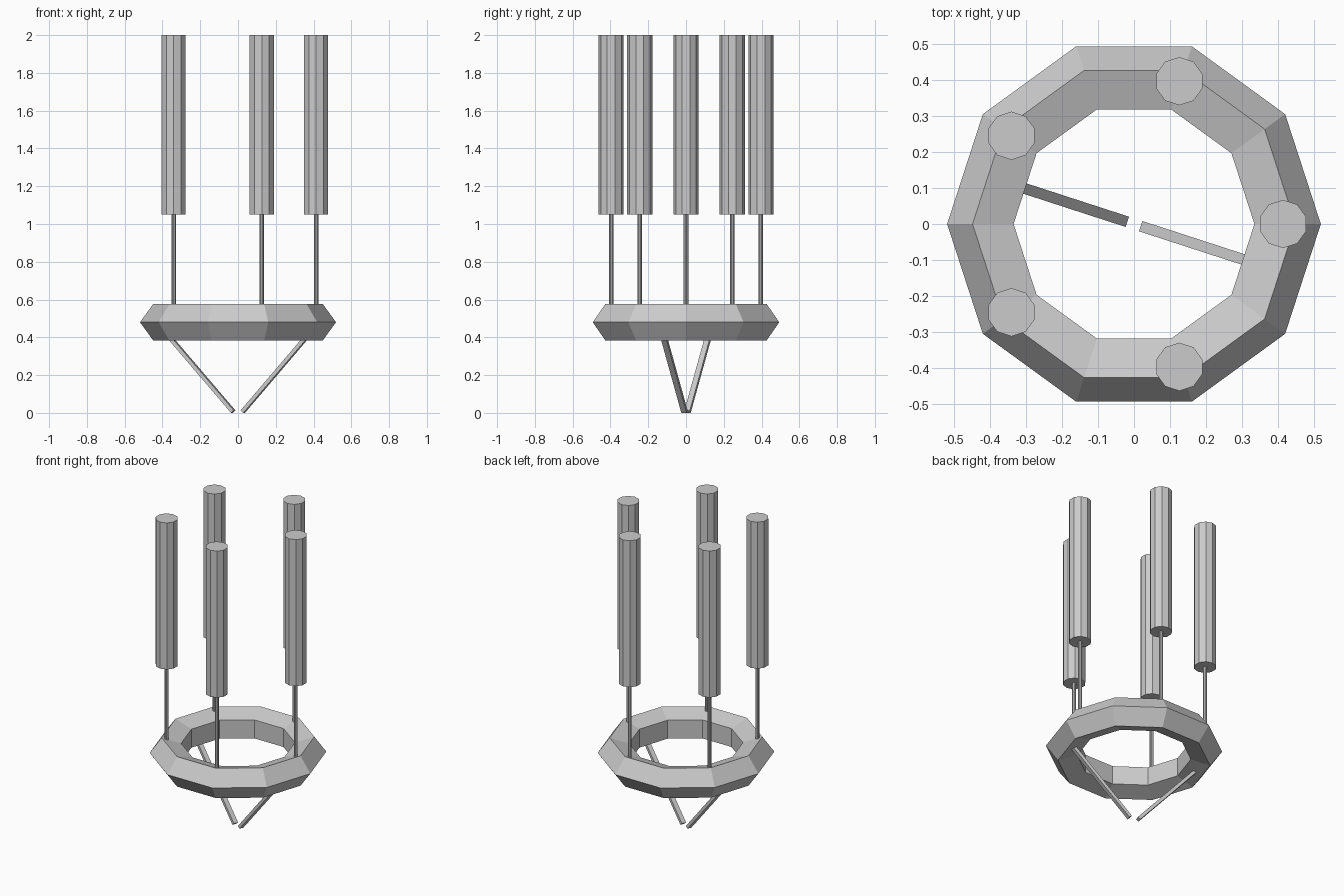
import bpy
import bmesh
from math import cos, sin, pi, radians
from mathutils import Matrix, Vector

if "Cube" in bpy.data.objects:
    bpy.data.objects.remove(bpy.data.objects["Cube"], do_unlink=True)

grey = bpy.data.materials.new("plain grey")
grey.use_nodes = True
colour = (0.6, 0.6, 0.6, 1)
grey.diffuse_color = colour
grey.node_tree.nodes["Principled BSDF"].inputs["Base Color"].default_value = colour

RING_R, TUBE_R, RING_Z = 0.417, 0.102, 0.48


def finish(obj, name):
    obj.name = obj.data.name = name
    obj.data.materials.append(grey)
    return obj


def cylinder(name, x, y, z0, z1, radius, sides=10):
    bpy.ops.mesh.primitive_cylinder_add(
        vertices=sides, radius=radius, depth=z1 - z0, location=(x, y, (z0 + z1) / 2))
    return finish(bpy.context.object, name)


def slanted_bar(name, start, end, width, thickness):
    # Rectangular bar whose broad face looks up and inward
    axis = (end - start).normalized()
    side = Vector((-axis.y, axis.x, 0)).normalized()
    frame = Matrix((side, axis.cross(side), axis)).transposed().to_4x4()
    frame.translation = (start + end) / 2
    bm = bmesh.new()
    bmesh.ops.create_cube(bm, size=1, matrix=frame @ Matrix.Diagonal(
        (width, thickness, (end - start).length, 1)))
    mesh = bpy.data.meshes.new(name)
    bm.to_mesh(mesh)
    bm.free()
    obj = bpy.data.objects.new(name, mesh)
    bpy.context.collection.objects.link(obj)
    return finish(obj, name)


# Faceted ring
bpy.ops.mesh.primitive_torus_add(
    major_segments=10, minor_segments=5, major_radius=RING_R,
    minor_radius=TUBE_R, location=(0, 0, RING_Z))
finish(bpy.context.object, "ring")

# Five upright columns on thin rods
for i in range(5):
    angle = i * 2 * pi / 5
    x, y = RING_R * cos(angle) - 0.003, RING_R * sin(angle)
    cylinder(f"rod_{i + 1}", x, y, RING_Z, 1.06, 0.012)
    cylinder(f"column_{i + 1}", x, y, 1.05, 2.0, 0.067)

# Two slanted bars meeting below the ring
for name, degrees in (("left_bar", -18), ("right_bar", 162)):
    out = Vector((cos(radians(degrees)), sin(radians(degrees)), 0))
    slanted_bar(name, out * 0.027 + Vector((0, 0, 0.007)),
                out * 0.42 + Vector((0, 0, 0.445)), 0.03, 0.02)
